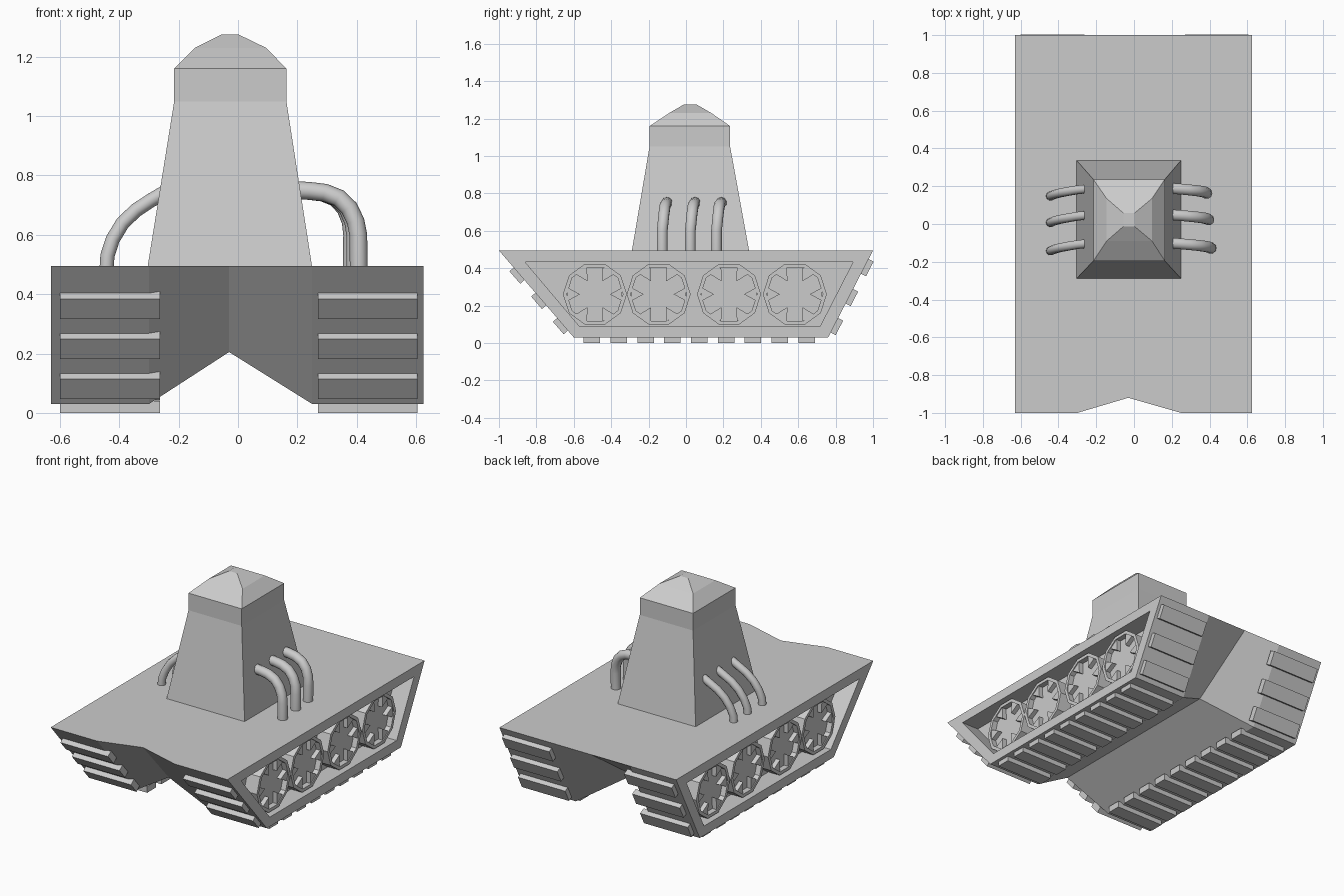
import bpy, bmesh, math
from mathutils import Vector

if "Cube" in bpy.data.objects:
    bpy.data.objects.remove(bpy.data.objects["Cube"])

grey = bpy.data.materials.new("plain_grey")
grey.diffuse_color = (0.6, 0.6, 0.6, 1)
grey.use_nodes = True
grey.node_tree.nodes["Principled BSDF"].inputs["Base Color"].default_value = grey.diffuse_color


def finish(name, bm):
    bmesh.ops.recalc_face_normals(bm, faces=bm.faces[:])
    me = bpy.data.meshes.new(name)
    bm.to_mesh(me)
    bm.free()
    ob = bpy.data.objects.new(name, me)
    me.materials.append(grey)
    bpy.context.collection.objects.link(ob)
    return ob


def loft(bm, rings, cap_start=True, cap_end=True):
    vs = [[bm.verts.new(p) for p in r] for r in rings]
    n = len(vs[0])
    for a, b in zip(vs, vs[1:]):
        for i in range(n):
            j = (i + 1) % n
            bm.faces.new((a[i], a[j], b[j], b[i]))
    if cap_start:
        bm.faces.new(vs[0][::-1])
    if cap_end:
        bm.faces.new(vs[-1])


XL, XR, TOP, BOT = -0.63, 0.625, 0.495, 0.03
DEPTH = 0.12

# hull: front and back outlines joined, with a V tunnel underneath
bm = bmesh.new()
xs = [XL, -0.3, -0.03, 0.25, XR]


def outline(top_y, top_mid, bot_y, bot_mid):
    top = [bm.verts.new((x, top_mid if i == 2 else top_y, TOP)) for i, x in enumerate(xs)]
    bot = [bm.verts.new((x, bot_mid if i == 2 else bot_y, 0.205 if i == 2 else BOT))
           for i, x in enumerate(xs)]
    return top, bot


ft, fb = outline(-1, -0.92, -0.6, -0.66)
bt, bb = outline(1, 1, 0.76, 0.58)
for a, b in ((ft, fb), (bt, bb), (ft, bt), (fb, bb)):
    for i in range(4):
        bm.faces.new((a[i], a[i + 1], b[i + 1], b[i]))
# sides: frame around a recessed panel
panel = [(-0.86, 0.433), (0.893, 0.433), (0.717, 0.09), (-0.57, 0.09)]
for k, x, s in ((0, XL, -1), (4, XR, 1)):
    outer = [ft[k], bt[k], bb[k], fb[k]]
    rim = [bm.verts.new((x, y, z)) for y, z in panel]
    floor = [bm.verts.new((x - s * DEPTH, y, z)) for y, z in panel]
    for a, b in ((outer, rim), (rim, floor)):
        for i in range(4):
            j = (i + 1) % 4
            bm.faces.new((a[i], a[j], b[j], b[i]))
    bm.faces.new(floor)
finish("hull", bm)

# track cleats on the bottom and on both sloped ends
bm = bmesh.new()


def cleat(x0, x1, c, d, n, half=0.044, out=0.03):
    c, d, n = Vector((0, *c)), Vector((0, *d)).normalized(), Vector((0, *n)).normalized()
    sec = [c + d * half - n * 0.01, c + d * half + n * out,
           c - d * half + n * out, c - d * half - n * 0.01]
    loft(bm, [[p + Vector((x, 0, 0)) for p in sec] for x in (x0, x1)])


for x0, x1 in ((-0.6, -0.262), (0.27, 0.605)):
    for i in range(9):
        cleat(x0, x1, (-0.503 + 0.1435 * i, BOT), (1, 0), (0, -1))
    for z in (0.37, 0.235, 0.1):
        t = (z - BOT) / (TOP - BOT)
        cleat(x0, x1, (-0.6 - 0.4 * t, z), (-0.4, 0.465), (-0.465, -0.4))
    for z in (0.41, 0.25, 0.095):
        t = (z - BOT) / (TOP - BOT)
        cleat(x0, x1, (0.76 + 0.24 * t, z), (0.24, 0.465), (0.465, -0.24))
finish("track_cleats", bm)

# road wheels: ten-sided rim, sunken disc, inward pointing teeth
for side, x, s in (("left", XL, -1), ("right", XR, 1)):
    bm = bmesh.new()
    back, face = x - s * DEPTH, x - s * 0.03
    disc = face - s * 0.035
    for cy in (-0.487, -0.146, 0.23, 0.582):
        def ring(px, r, n=10):
            return [(px, cy + r * math.cos(i * math.tau / n), 0.261 + r * math.sin(i * math.tau / n))
                    for i in range(n)]
        loft(bm, [ring(back, 0.171), ring(face, 0.171), ring(face, 0.15), ring(disc, 0.15)],
             cap_start=False)
        for k in range(6):
            a = k * math.tau / 6
            tri = [(0.146, -0.036), (0.146, 0.036), (0.08, 0)]
            pts = [(cy + r * math.cos(a) - w * math.sin(a), 0.261 + r * math.sin(a) + w * math.cos(a))
                   for r, w in tri]
            loft(bm, [[(px, *p) for p in pts] for px in (disc, face - s * 0.006)])
    finish(side + "_wheels", bm)

# tower: stacked rectangles up to a small flat top
bm = bmesh.new()
levels = [(-0.305, 0.25, -0.29, 0.338, 0.49), (-0.215, 0.163, -0.195, 0.236, 1.05),
          (-0.215, 0.163, -0.195, 0.236, 1.16), (-0.145, 0.095, -0.09, 0.135, 1.23),
          (-0.055, 0.002, -0.012, 0.057, 1.275)]
loft(bm, [[(a, c, z), (b, c, z), (b, d, z), (a, d, z)] for a, b, c, d, z in levels])
finish("tower", bm)


# exhaust pipes: bent tubes from the tower sides down to the deck
def pipe(name, pts, r):
    bm = bmesh.new()
    pts = [Vector(p) for p in pts]
    rings = []
    for i, p in enumerate(pts):
        t = (pts[min(i + 1, len(pts) - 1)] - pts[max(i - 1, 0)]).normalized()
        u = t.cross(Vector((0, 1, 0))).normalized()
        v = t.cross(u)
        rings.append([p + (u * math.cos(k * math.tau / 10) + v * math.sin(k * math.tau / 10)) * r
                      for k in range(10)])
    loft(bm, rings)
    ob = finish(name, bm)
    bpy.ops.object.select_all(action='DESELECT')
    ob.select_set(True)
    bpy.context.view_layer.objects.active = ob
    bpy.ops.object.shade_smooth_by_angle(angle=math.radians(45))


right = [(0.395, 0.48), (0.395, 0.6), (0.388, 0.645), (0.368, 0.69), (0.335, 0.724),
         (0.29, 0.742), (0.24, 0.748), (0.17, 0.752)]
left = [(-0.443, 0.48), (-0.44, 0.53), (-0.422, 0.585), (-0.39, 0.638), (-0.345, 0.682),
        (-0.295, 0.715), (-0.21, 0.765)]
for i, y in enumerate((0.19, 0.05, -0.1)):
    for name, path, drop, r, shift in (("right", right, 0.027, 0.03, (i - 1) * 0.012),
                                       ("left", left, 0.042, 0.024, 0)):
        n = len(path) - 1
        pts = [(x + shift * (1 - k / n), y - drop * min(1, (n - k) / (n - 1)), z)
               for k, (x, z) in enumerate(path)]
        pipe(f"{name}_exhaust_pipe_{i + 1}", pts, r)
